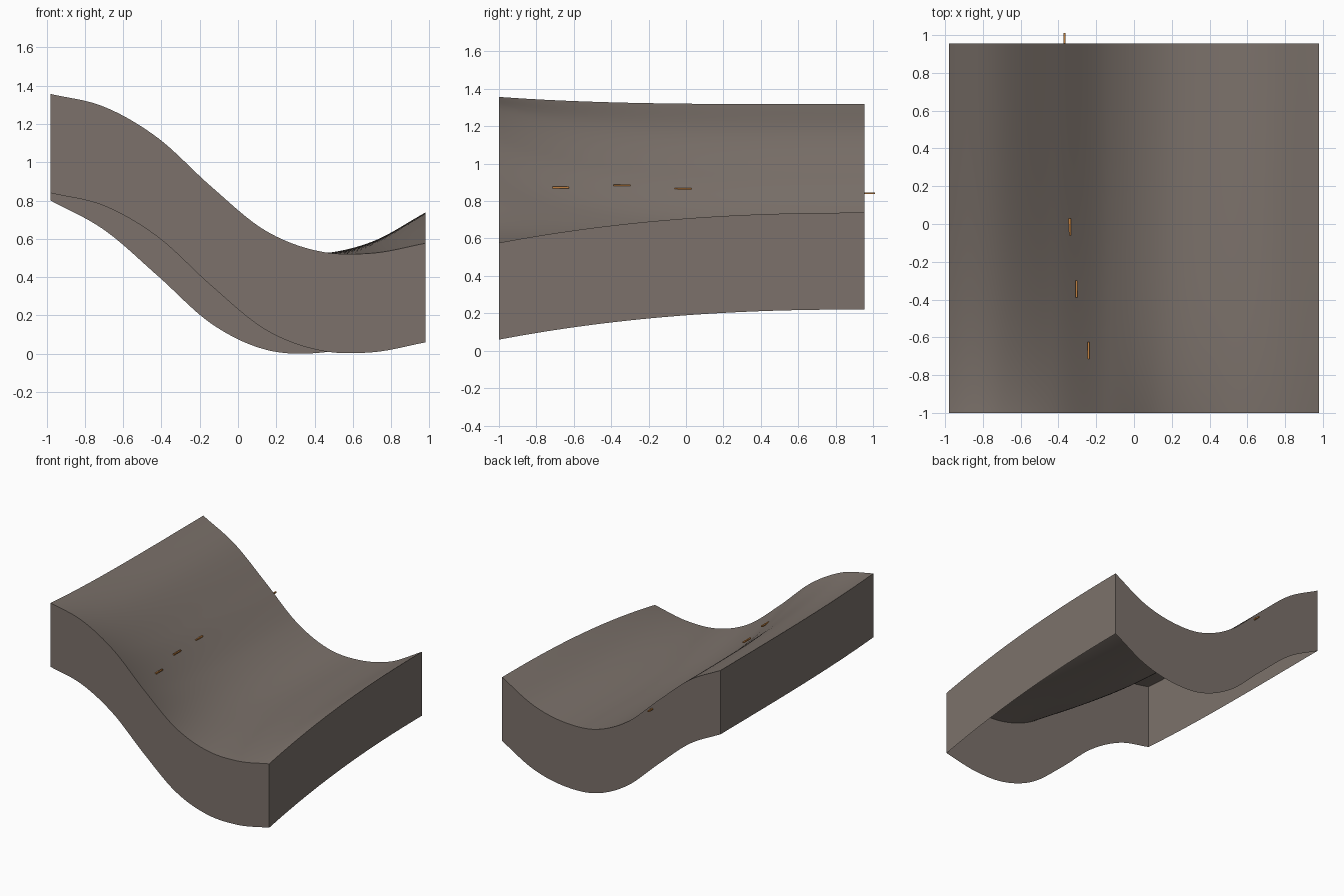
import bpy, bmesh
from mathutils import Vector

if "Cube" in bpy.data.objects:
    bpy.data.objects.remove(bpy.data.objects["Cube"])

HALF_X, FRONT_Y, BACK_Y = 0.98, -1.0, 0.955
# Heights of the wave at evenly spaced x positions
FRONT = (1.357, 1.29, 1.128, 0.873, 0.645, 0.536, 0.525, 0.577)
BACK = (1.318, 1.165, 0.925, 0.675, 0.54, 0.522, 0.585, 0.738)


def material(name, rgb):
    m = bpy.data.materials.new(name)
    m.use_nodes = True
    m.diffuse_color = (*rgb, 1)
    m.node_tree.nodes["Principled BSDF"].inputs["Base Color"].default_value = (*rgb, 1)
    return m


def spline(points, x):
    """Smooth curve through evenly spaced heights."""
    n = len(points) - 1
    t = (x + HALF_X) / (2 * HALF_X) * n
    i = min(max(int(t), 0), n - 1)
    t -= i
    padded = (2 * points[0] - points[1], *points, 2 * points[-1] - points[-2])
    a, b, c, d = padded[i:i + 4]
    return b + 0.5 * t * (c - a + t * (2 * a - 5 * b + 4 * c - d + t * (3 * (b - c) + d - a)))


def height(x, y):
    """Wave shape that drifts from the front profile to the back profile."""
    power = 3.7 - 1.4 * max(x, 0) / HALF_X
    blend = 1 - max((BACK_Y - y) / (BACK_Y - FRONT_Y), 0) ** power
    front, back = spline(FRONT, x), spline(BACK, x)
    return front + (back - front) * blend


def finish(bm, name, mat):
    mesh = bpy.data.meshes.new(name)
    bm.to_mesh(mesh)
    bm.free()
    obj = bpy.data.objects.new(name, mesh)
    bpy.context.collection.objects.link(obj)
    mesh.materials.append(mat)
    return obj


stone = material("warm grey", (0.20, 0.167, 0.146))
orange = material("orange brown", (0.55, 0.22, 0.05))

# Wavy top sheet
bm = bmesh.new()
bmesh.ops.create_grid(bm, x_segments=80, y_segments=80, size=1)
for v in bm.verts:
    x = v.co.x * HALF_X
    y = FRONT_Y + (v.co.y + 1) / 2 * (BACK_Y - FRONT_Y)
    v.co = Vector((x, y, height(x, y)))

# Skirt walls hanging from the rim, open underneath
depth = min(v.co.z for v in bm.verts)
rim = [e for e in bm.edges if e.is_boundary]
skirt = bmesh.ops.extrude_edge_only(bm, edges=rim)["geom"]
for v in skirt:
    if isinstance(v, bmesh.types.BMVert):
        v.co.z -= depth
bmesh.ops.recalc_face_normals(bm, faces=bm.faces)
terrain = finish(bm, "wavy_terrain", stone)
bpy.context.view_layer.objects.active = terrain
terrain.select_set(True)
bpy.ops.object.shade_smooth_by_angle()
terrain.select_set(False)

# Row of small path markers along the slope
SPACING = 0.327
MARKERS = ((-0.24, 0.872), (-0.305, 0.885), (-0.34, 0.866),
           (-0.355, 0.848), (-0.362, 0.844), (-0.367, 0.842))
for i, (x, z) in enumerate(MARKERS):
    bm = bmesh.new()
    bmesh.ops.create_cube(bm, size=1)
    bmesh.ops.scale(bm, vec=(0.011, 0.09, 0.01), verts=bm.verts)
    marker = finish(bm, f"path_marker_{i + 1}", orange)
    marker.location = (x, -0.67 + i * SPACING, z)
